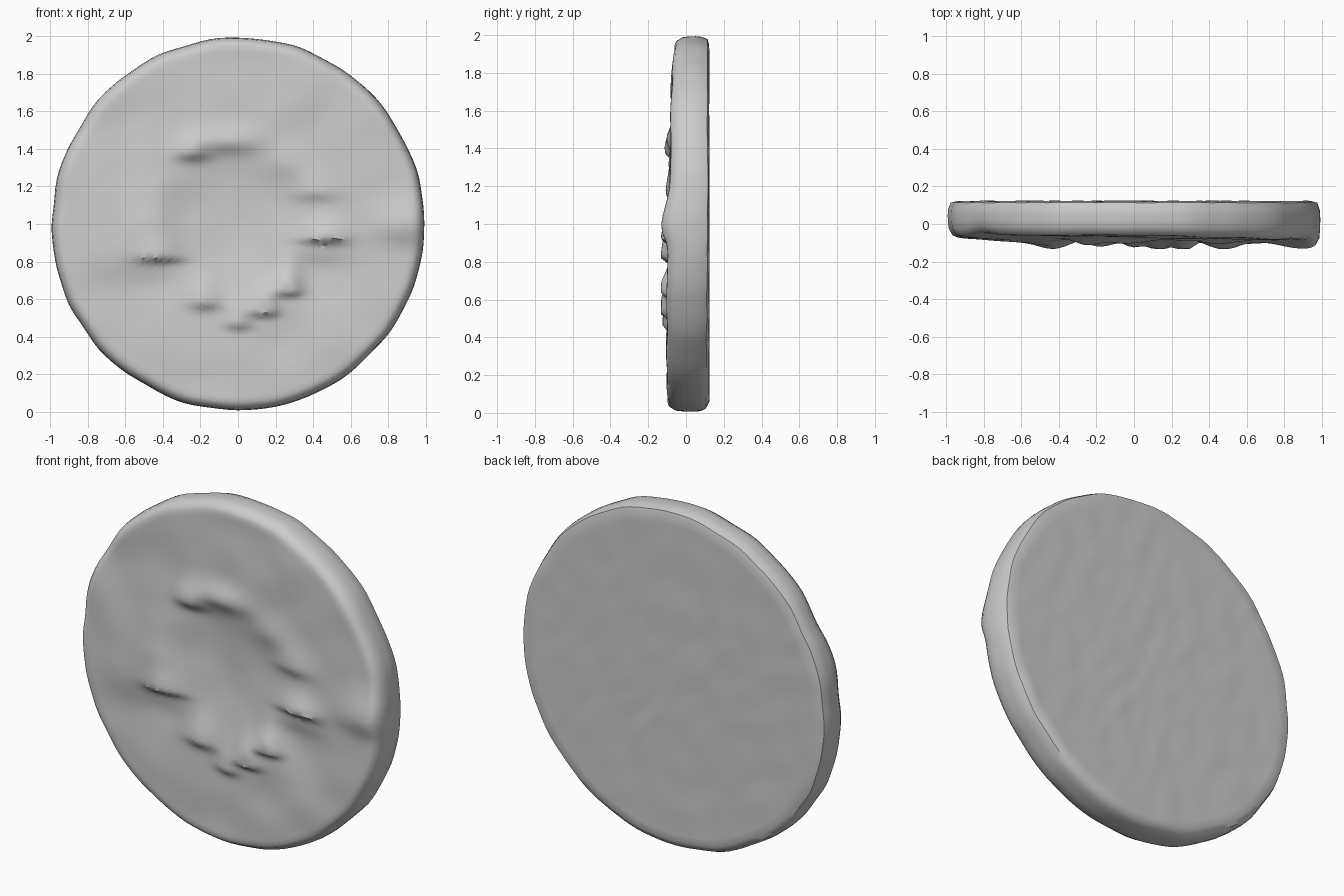
import bpy, bmesh
from math import sin, cos, pi, exp
from mathutils import Vector, noise

SEGMENTS, RINGS = 128, 48

default_cube = bpy.data.objects.get("Cube")
if default_cube:
    bpy.data.objects.remove(default_cube)

stone = bpy.data.materials.new("plain grey stone")
stone.use_nodes = True
grey = (0.6, 0.6, 0.6, 1)
stone.diffuse_color = grey
stone.node_tree.nodes["Principled BSDF"].inputs["Base Color"].default_value = grey

# Raised lumps (positive) and hollows (negative):
# x, z from centre, height, half width, spread upward, spread downward
LUMPS = [
    (0, 0.08, -0.04, 0.3, 0.25, 0.3),           # central bowl
    (-0.25, 0.38, 0.045, 0.09, 0.1, 0.04),      # upper left lip
    (-0.05, 0.44, 0.035, 0.16, 0.08, 0.06),     # upper lip
    (0.25, 0.33, 0.02, 0.12, 0.1, 0.08),        # upper right lip
    (0.42, 0.17, 0.025, 0.12, 0.12, 0.04),      # right lip
    (-0.45, 0.05, 0.025, 0.12, 0.25, 0.1),      # left lip
    (-0.42, -0.18, 0.05, 0.12, 0.15, 0.02),     # lower left shelf
    (-0.18, -0.42, 0.035, 0.09, 0.15, 0.03),    # lower left lip
    (0, -0.53, 0.035, 0.07, 0.14, 0.03),        # bottom lip
    (0.14, -0.47, 0.05, 0.07, 0.13, 0.02),      # lower lip
    (0.27, -0.36, 0.055, 0.07, 0.15, 0.02),     # lower right lip
    (0.47, -0.08, 0.05, 0.12, 0.1, 0.02),       # right shelf
    (0.9, -0.02, 0.035, 0.18, 0.14, 0.07),      # right rim swelling
    (-0.6, -0.1, 0.02, 0.2, 0.3, 0.2),          # left swelling
    (-0.7, 0.5, -0.015, 0.2, 0.15, 0.15),       # upper left dip
    (0.45, -0.24, -0.025, 0.18, 0.08, 0.14),    # trough under shelf
    (-0.45, -0.32, -0.02, 0.2, 0.08, 0.12),     # trough on the left
]


def relief(x, z):
    """Depth of the worn front face."""
    height = 0.082 + 0.012 * x - 0.018 * z
    for cx, cz, amount, wide, up, down in LUMPS:
        spread = up if z > cz else down
        height += amount * exp(-((x - cx) / wide) ** 2 - ((z - cz) / spread) ** 2)
    height += 0.011 * noise.noise(Vector((x * 4, z * 4, 3)))
    return -min(height, 0.132)


def outline(angle):
    """Slightly uneven edge of the disc."""
    wobble = noise.noise(Vector((cos(angle) * 5, sin(angle) * 5, 1)))
    return 0.988 + 0.01 * wobble


def back(x, z):
    """Depth of the nearly flat back face."""
    grain = noise.noise(Vector((x * 9 + z * 4, z * 6, 7)))
    return 0.122 + 0.004 * grain


def rim_drop(fraction):
    """Rounded shoulder close to the edge, from none to full."""
    t = min(1, max(0, (fraction - 0.94) / 0.06))
    return 1 - (1 - t * t) ** 0.5


bm = bmesh.new()


def ring(fraction, depth):
    loop = []
    for i in range(SEGMENTS):
        a = 2 * pi * i / SEGMENTS
        r = outline(a) * fraction
        x, z = r * cos(a), r * sin(a)
        loop.append(bm.verts.new((x, depth(x, z), z + 1)))
    return loop


def join(first, second):
    for i in range(SEGMENTS):
        j = (i + 1) % SEGMENTS
        bm.faces.new((first[i], first[j], second[j], second[i]))


loops = []
# Worn front, from the middle outward
for k in range(1, RINGS + 1):
    f = k / RINGS
    loops.append(ring(f, lambda x, z: relief(x, z) + 0.045 * rim_drop(f)))

# Side wall, bulging slightly
for t in (0.3, 0.6, 0.85):
    def wall(x, z):
        start = relief(x, z) + 0.045
        return start + (0.1 - start) * t
    loops.append(ring(1 + 0.006 * sin(pi * t), wall))

# Flat back with a rounded shoulder
loops.append(ring(0.99, lambda x, z: back(x, z) - 0.008 + 0.01 * min(0, z)))
for k in range(RINGS // 2 - 1, 0, -1):
    loops.append(ring(k / (RINGS // 2), back))

for inner, outer in zip(loops, loops[1:]):
    join(inner, outer)

# Close both middles with fans
for loop, depth in ((loops[0], relief(0, 0)), (loops[-1], back(0, 0))):
    hub = bm.verts.new((0, depth, 1))
    for i in range(SEGMENTS):
        bm.faces.new((loop[i], loop[(i + 1) % SEGMENTS], hub))

bmesh.ops.recalc_face_normals(bm, faces=bm.faces)
mesh = bpy.data.meshes.new("worn_stone_disc")
bm.to_mesh(mesh)
bm.free()
mesh.materials.append(stone)
disc = bpy.data.objects.new("worn_stone_disc", mesh)
bpy.context.collection.objects.link(disc)

bpy.context.view_layer.objects.active = disc
disc.select_set(True)
bpy.ops.object.shade_smooth_by_angle(angle=0.7)
